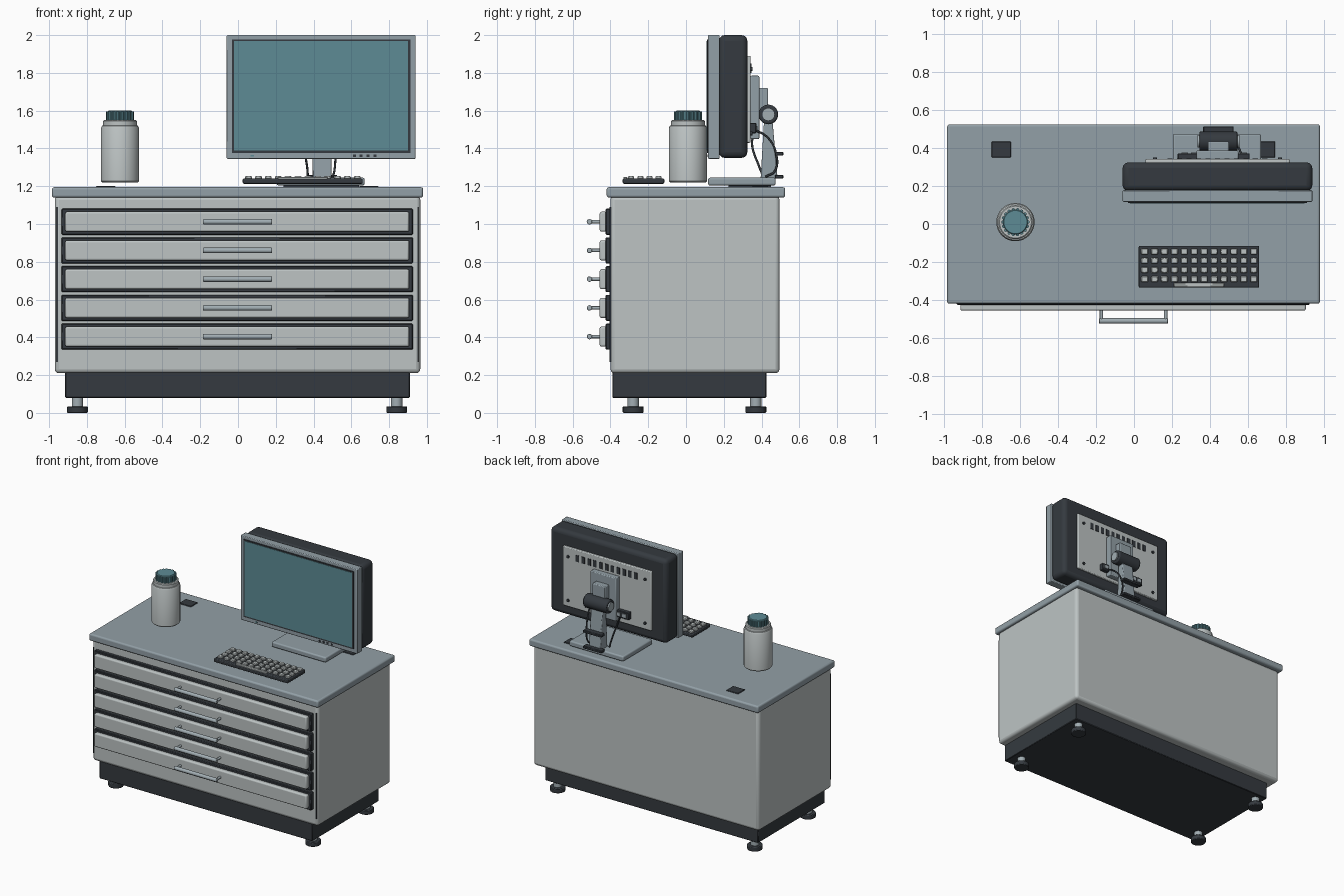
import bpy, bmesh, math
from mathutils import Matrix, Vector

if "Cube" in bpy.data.objects:
    bpy.data.objects.remove(bpy.data.objects["Cube"])


def material(name, r, g, b):
    m = bpy.data.materials.new(name)
    m.diffuse_color = (r, g, b, 1)
    m.use_nodes = True
    m.node_tree.nodes["Principled BSDF"].inputs["Base Color"].default_value = m.diffuse_color
    return m


LIGHT = material("pale grey", .51, .55, .55)
GREY = material("blue grey", .29, .35, .385)
DARK = material("charcoal", .035, .042, .05)
TEAL = material("teal", .11, .26, .30)
METAL = material("steel", .36, .42, .45)


def finish(name, bm, mat, bevel=0, segments=3):
    mesh = bpy.data.meshes.new(name)
    bmesh.ops.recalc_face_normals(bm, faces=bm.faces)
    bm.to_mesh(mesh)
    bm.free()
    mesh.materials.append(mat)
    ob = bpy.data.objects.new(name, mesh)
    bpy.context.collection.objects.link(ob)
    if bevel:
        mod = ob.modifiers.new("rounded edges", 'BEVEL')
        mod.width, mod.segments, mod.limit_method = bevel, segments, 'ANGLE'
    bpy.ops.object.select_all(action='DESELECT')
    ob.select_set(True)
    bpy.context.view_layer.objects.active = ob
    bpy.ops.object.shade_smooth_by_angle(angle=math.radians(35))
    return ob


def boxes(name, bounds, mat, bevel=0, segments=3):
    """Boxes given as (x0, x1, y0, y1, z0, z1), joined in one object."""
    bm = bmesh.new()
    for x0, x1, y0, y1, z0, z1 in bounds:
        bmesh.ops.create_cube(bm, size=1, matrix=Matrix.Translation(
            ((x0 + x1) / 2, (y0 + y1) / 2, (z0 + z1) / 2))
            @ Matrix.Diagonal((x1 - x0, y1 - y0, z1 - z0, 1)))
    return finish(name, bm, mat, bevel, segments)


def rods(name, ends, radius, mat, sides=20, bevel=0):
    """Cylinders between pairs of points, joined in one object."""
    bm = bmesh.new()
    for a, b in ends:
        a, b = Vector(a), Vector(b)
        turn = (b - a).to_track_quat('Z', 'Y').to_matrix().to_4x4()
        bmesh.ops.create_cone(bm, cap_ends=True, segments=sides, radius1=radius,
                              radius2=radius, depth=(b - a).length,
                              matrix=Matrix.Translation((a + b) / 2) @ turn)
    return finish(name, bm, mat, bevel, 2)


def lathe(name, profile, x, y, mat, sides=32):
    bm = bmesh.new()
    verts = [bm.verts.new((x + r, y, z)) for r, z in profile]
    edges = [bm.edges.new(p) for p in zip(verts, verts[1:])]
    bmesh.ops.spin(bm, geom=verts + edges, cent=(x, y, 0), axis=(0, 0, 1),
                   angle=math.tau, steps=sides)
    bmesh.ops.remove_doubles(bm, verts=bm.verts, dist=.0001)
    return finish(name, bm, mat)


def cable(name, points, mat):
    cu = bpy.data.curves.new(name, 'CURVE')
    cu.dimensions, cu.bevel_depth, cu.bevel_resolution = '3D', .006, 2
    cu.use_fill_caps = True
    sp = cu.splines.new('BEZIER')
    sp.bezier_points.add(len(points) - 1)
    for p, co in zip(sp.bezier_points, points):
        p.co = co
        p.handle_left_type = p.handle_right_type = 'AUTO'
    cu.materials.append(mat)
    bpy.context.collection.objects.link(bpy.data.objects.new(name, cu))


# Cabinet
boxes("cabinet_body", [(-.97, .965, -.40, .495, .21, 1.15)], LIGHT, .022)
boxes("worktop", [(-.985, .98, -.42, .525, 1.14, 1.195)], GREY, .012)
boxes("plinth", [(-.915, .91, -.39, .425, .08, .22)], DARK, .004, 1)
boxes("front_seams", [(x - .003, x + .003, -.404, -.395, .27, 1.09)
                      for x in (-.957, .952)], DARK)
feet = [(x, y) for x in (-.85, .84) for y in (-.28, .37)]
rods("foot_pads", [((x, y, 0), (x, y, .035)) for x, y in feet], .055, DARK, 24, .005)
rods("foot_stems", [((x, y, .03), (x, y, .09)) for x, y in feet], .03, METAL)

# Drawers
rows = [.404 + .152 * i for i in range(5)]
boxes("drawer_frames", [(-.935, .926, -.426, -.39, z - .069, z + .069)
                        for z in rows], DARK, .005, 1)
boxes("drawer_fronts", [(-.915, .906, -.457, -.42, z - .053, z + .053)
                        for z in rows], LIGHT, .01)
rods("handle_bars", [((-.185, -.511, z), (.18, -.511, z)) for z in rows],
     .0145, METAL, 16, .004)
rods("handle_posts", [((x, -.45, z), (x, -.511, z)) for z in rows
                      for x in (-.172, .167)], .009, METAL, 12)

# Cable grommets in the worktop
boxes("grommets", [(x - .051, x + .051, .35, .435, 1.19, 1.201)
                   for x in (-.70, .693)], DARK, .003, 1)

# Bottle with ribbed cap
BX, BY = -.625, .01
lathe("bottle", [(0, 1.22), (.094, 1.22), (.101, 1.227), (.101, 1.508),
                 (.095, 1.52), (.09, 1.522), (.09, 1.545), (.084, 1.55),
                 (0, 1.55)], BX, BY, LIGHT)
lathe("bottle_cap", [(0, 1.548), (.066, 1.548), (.066, 1.595), (.061, 1.6),
                     (0, 1.6)], BX, BY, TEAL)
rim = [(BX + .066 * math.cos(a), BY + .066 * math.sin(a))
       for a in (math.tau * i / 18 for i in range(18))]
rods("cap_ribs", [((x, y, 1.55), (x, y, 1.596)) for x, y in rim], .009, TEAL, 8)

# Keyboard
boxes("keyboard_base", [(.025, .66, -.335, -.115, 1.213, 1.24)], DARK, .006, 2)
keys = [(x - .018, x + .018, y - .016, y + .016, 1.235, 1.254)
        for x in (.056 + .0523 * i for i in range(12))
        for y in (-.145, -.193, -.242, -.291)]
boxes("keys", keys, LIGHT, .004, 1)
boxes("space_bar", [(.21, .475, -.332, -.311, 1.235, 1.25)], LIGHT, .004, 1)

# Monitor
boxes("monitor_bezel", [(-.06, .94, .117, .178, 1.345, 2)], GREY, .005, 2)
boxes("monitor_back", [(-.06, .94, .174, .325, 1.35, 2)], DARK, .03)
boxes("screen_border", [(-.032, .912, .112, .119, 1.377, 1.978)], DARK)
boxes("screen", [(-.02, .9, .109, .115, 1.388, 1.968)], TEAL)
boxes("monitor_buttons", [(x - .008, x + .008, .113, .12, 1.356, 1.368)
                          for x in (.617, .652, .687, .726)], DARK)
boxes("power_light", [(.065, .085, .113, .12, 1.358, 1.366)], TEAL)

# Rear plate with vents and screws
boxes("rear_plate", [(.06, .82, .315, .342, 1.43, 1.89)], LIGHT, .006, 2)
boxes("vent_slots", [(x - .014, x + .014, .335, .346, 1.80, 1.85)
                     for x in (.19 + .05 * i for i in range(11))], DARK)
rods("plate_screws", [((x, .335, z), (x, .351, z)) for x in (.11, .77)
                      for z in (1.48, 1.82)], .011, DARK, 12)

# Stand: foot, tilted column, hinge and mount
boxes("stand_underlay", [(.24, .64, .225, .45, 1.19, 1.21)], DARK)
boxes("stand_foot", [(.205, .67, .117, .475, 1.204, 1.245)], GREY, .01)
column = bmesh.new()
profile = [(.395, 1.24), (.485, 1.24), (.455, 1.58), (.415, 1.58)]
face = column.faces.new([column.verts.new((.395, y, z)) for y, z in profile])
side = bmesh.ops.extrude_face_region(column, geom=[face])["geom"]
bmesh.ops.translate(column, vec=(.1, 0, 0),
                    verts=[v for v in side if isinstance(v, bmesh.types.BMVert)])
finish("stand_column", column, GREY, .006, 2)
boxes("mount_plate", [(.33, .55, .34, .388, 1.45, 1.785)], GREY, .006, 2)
boxes("mount_block", [(.39, .5, .38, .435, 1.56, 1.72)], GREY, .006, 2)
rods("hinge_barrel", [((.345, .436, 1.58), (.545, .436, 1.58))], .052, DARK, 28, .008)
rods("hinge_pin", [((.335, .436, 1.58), (.555, .436, 1.58))], .034, METAL, 24)
boxes("connector_bar", [(.23, .61, .338, .372, 1.48, 1.535)], DARK, .004, 1)
boxes("connector_sockets", [(x, x + .035, .368, .378, 1.495, 1.52)
                            for x in (.25, .3, .56)], METAL)
boxes("cable_clips", [(.365, .525, .47, .515, z - .01, z + .01)
                      for z in (1.25, 1.372)], DARK, .004, 1)

# Cables
cable("left_cable", [(.31, .36, 1.49), (.34, .35, 1.42), (.365, .385, 1.31),
                     (.37, .41, 1.25)], DARK)
cable("right_cable", [(.57, .36, 1.5), (.54, .43, 1.46), (.52, .475, 1.38),
                      (.51, .47, 1.28), (.5, .42, 1.25)], DARK)
